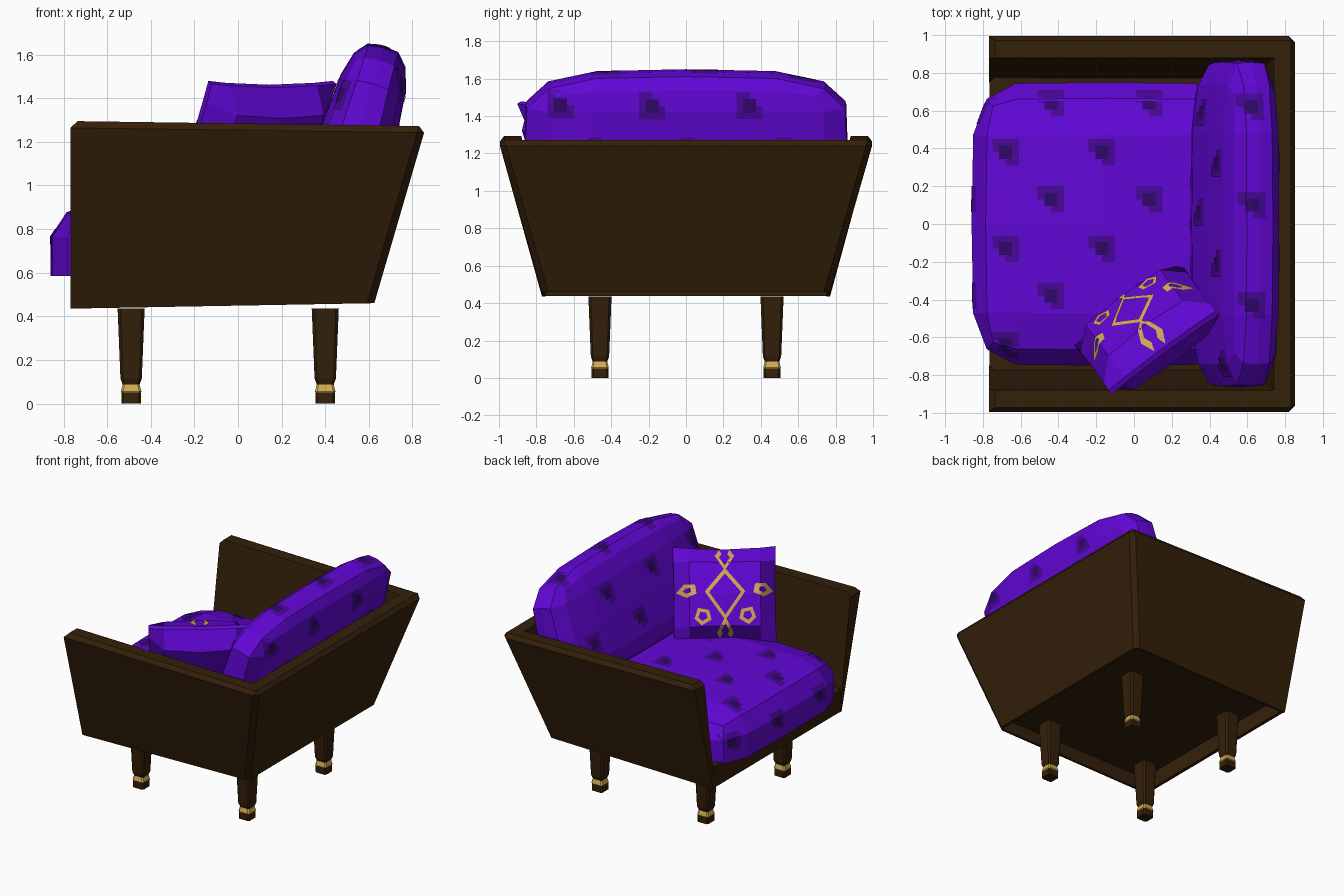
import bpy, bmesh, math
from mathutils import Vector, Matrix
from mathutils.bvhtree import BVHTree

if "Cube" in bpy.data.objects:
    bpy.data.objects.remove(bpy.data.objects["Cube"])


def mat(name, rgb):
    m = bpy.data.materials.new(name)
    m.diffuse_color = (*rgb, 1)
    m.use_nodes = True
    m.node_tree.nodes["Principled BSDF"].inputs["Base Color"].default_value = m.diffuse_color
    return m


PURPLE = mat("purple fabric", (0.122, 0.002, 0.68))
MID = mat("tuft purple", (0.065, 0.002, 0.32))
DARK = mat("tuft shadow purple", (0.028, 0.002, 0.14))
WOOD = mat("dark wood", (0.034, 0.0142, 0.003))
GOLD = mat("gold", (0.66, 0.42, 0.09))


def finish(name, bm, mats, fix=True):
    if fix:
        bmesh.ops.recalc_face_normals(bm, faces=bm.faces)
    tree = BVHTree.FromBMesh(bm)
    me = bpy.data.meshes.new(name)
    bm.to_mesh(me)
    bm.free()
    for m in mats:
        me.materials.append(m)
    ob = bpy.data.objects.new(name, me)
    bpy.context.collection.objects.link(ob)
    return tree


def box(name, lo, hi):
    bm = bmesh.new()
    bmesh.ops.create_cube(bm, size=1)
    for v in bm.verts:
        v.co = Vector([lo[i] + (v.co[i] + 0.5) * (hi[i] - lo[i]) for i in range(3)])
    finish(name, bm, [WOOD])


# wooden U-shaped shell, flaring outward to the top
def u_loop(bm, x, y, zf, zb):
    return [bm.verts.new(p) for p in
            ((-0.768, -y, zf), (x, -y, zb), (x, y, zb), (-0.768, y, zf))]


bm = bmesh.new()
loops = [u_loop(bm, 0.625, 0.77, 0.435, 0.46), u_loop(bm, 0.862, 1.004, 1.295, 1.272),
         u_loop(bm, 0.74, 0.88, 1.295, 1.272), u_loop(bm, 0.60, 0.75, 0.435, 0.46)]
for i in range(4):
    a, b = loops[i], loops[(i + 1) % 4]
    for j in range(3):
        bm.faces.new((a[j], a[j + 1], b[j + 1], b[j]))
for j in (0, 3):
    bm.faces.new([l[j] for l in loops])
ot, ob_, it = loops[1], loops[0], loops[2]
pairs = [(ot[j], ot[j + 1]) for j in range(3)] + [(ob_[1], ot[1]), (ob_[2], ot[2]),
                                                  (ot[0], it[0]), (ot[3], it[3])]
bmesh.ops.bevel(bm, geom=[bm.edges.get(p) for p in pairs], offset=0.032,
                segments=1, affect='EDGES', profile=0.5)
finish("shell", bm, [WOOD])

box("floor", (-0.75, -0.785, 0.56), (0.635, 0.785, 0.60))
box("front_rail", (-0.766, -0.76, 0.437), (-0.74, 0.76, 0.60))

# tapered chamfered legs with a gold collar
LEG = [(0.0, 0.045), (0.05, 0.045), (0.055, 0.047), (0.088, 0.039), (0.115, 0.049), (0.435, 0.062)]
for lx, tag in ((-0.49, "front"), (0.40, "rear")):
    for ly, side in ((-0.46, "right"), (0.46, "left")):
        bm = bmesh.new()
        prev = None
        for k, (z, r) in enumerate(LEG):
            c = r * 0.78
            ring = [bm.verts.new((lx + x, ly + y, z)) for x, y in
                    ((r, -c), (r, c), (c, r), (-c, r), (-r, c), (-r, -c), (-c, -r), (c, -r))]
            if prev:
                for j in range(8):
                    f = bm.faces.new((prev[j], prev[(j + 1) % 8], ring[(j + 1) % 8], ring[j]))
                    f.material_index = 1 if k in (2, 3) else 0
            else:
                bm.faces.new(ring)
            prev = ring
        bm.faces.new(prev)
        finish(f"{tag}_{side}_leg", bm, [WOOD, GOLD])


# faceted cushions: boxes with rounded edges (radii r), bulge k and thickness taper
def cushion(name, h, r, k, M, taper=0.0, flat_bottom=False):
    bm = bmesh.new()
    bmesh.ops.create_cube(bm, size=2)
    bmesh.ops.subdivide_edges(bm, edges=bm.edges[:], cuts=3, use_grid_fill=True)
    for v in bm.verts:
        s = v.co.copy()
        out = Vector([float(abs(c) > 0.9) for c in s])
        low = flat_bottom and s.z < -0.9
        if low:
            out.z = 0
        if out.length:
            out.normalize()
        if low:
            out.z = 1
        p = [0 if abs(s[i]) < 0.1 else math.copysign(h[i] - r[i] + r[i] * out[i], s[i])
             for i in range(3)]
        q = [(p[i] / h[i]) ** 2 for i in range(3)]
        if flat_bottom and s.z < 0.1:
            q[2] = 0
        g = [1 - k[i] * (sum(q) - q[i]) / 2 for i in range(3)]
        if low:
            g[2] = 1
        v.co = [p[i] * g[i] for i in range(3)]
        v.co.x *= 1 - taper * p[2] / h[2]
    bm.transform(M)
    return finish(name, bm, [PURPLE])


seat = cushion("seat_cushion", (0.71, 0.75, 0.175), (0.22, 0.27, 0.17), (0.06, 0.03, 0.15),
               Matrix.Translation((-0.15, 0, 0.76)), flat_bottom=True)
MB = Matrix.Translation((0.553, 0, 1.235)) @ Matrix.Rotation(math.radians(16), 4, 'Y')
back = cushion("back_cushion", (0.175, 0.865, 0.42), (0.085, 0.37, 0.16), (0.10, 0.05, 0.15),
               MB, taper=0.16)


def project(tree, p, n, lift=0.004):
    hit = tree.ray_cast(p + n * 1.5, -n)[0]
    return None if hit is None else hit + n * lift


# tuft marks: small L-shaped patches laid on the fabric
MASK = ("mmmm", "mddm", ".ddm", "..mm")


def tufts(name, tree, marks):
    bm = bmesh.new()
    c = 0.035
    for p, n, u in marks:
        n, u = Vector(n).normalized(), Vector(u)
        w = n.cross(u)
        for r, row in enumerate(MASK):
            for q, ch in enumerate(row):
                if ch == ".":
                    continue
                pts = [project(tree, Vector(p) + u * (q + a - 2) * c + w * (2 - r - b) * c, n)
                       for a, b in ((0, 1), (1, 1), (1, 0), (0, 0))]
                if None in pts or max((a - b).length for a in pts for b in pts) > 0.12:
                    continue
                f = bm.faces.new([bm.verts.new(t) for t in pts])
                f.material_index = int(ch == "d")
    finish(name, bm, [MID, DARK], fix=False)


marks = []
for i, x in enumerate((-0.68, -0.44, -0.17, 0.08)):
    for y in ((0.38, -0.13, -0.64) if i % 2 == 0 else (0.64, 0.13, -0.38)):
        marks.append(((x, y, 0.8), (0, 0, 1), (1, 0, 0)))
for y in (-0.38, 0.13, 0.6):
    marks.append(((-0.8, y, 0.73), (-1, 0, 0), (0, -1, 0)))
tufts("seat_tufts", seat, marks)

R = MB.to_3x3()
marks = []
for y in (0.59, 0.06, -0.47):
    for yy, z in ((y, -0.12), (y - 0.27, 0.15)):
        marks.append((MB @ Vector((0, yy, z)), R @ Vector((-1, 0, 0)), (0, -1, 0)))
for y in (-0.67, -0.18, 0.34):
    marks.append((MB @ Vector((0, y, 0.27)), R @ Vector((1, 0, 0)), (0, -1, 0)))
    marks.append((MB @ Vector((0, y + 0.22, 0.03)), R @ Vector((1, 0, 0)), (0, -1, 0)))
for y in (0.62, 0.1, -0.43):
    marks.append((MB @ Vector((-0.04, y, 0.3)), R @ Vector((0, 0, 1)), R @ Vector((1, 0, 0))))
tufts("back_tufts", back, marks)

# throw pillow leaning in the corner
t = math.radians(27)
U = Vector((-0.804, -0.595, 0))
N = Vector((-0.595 * math.cos(t), 0.804 * math.cos(t), math.sin(t)))
V = N.cross(U)
C = Vector((0.068, -0.56, 1.178))
bm = bmesh.new()
bmesh.ops.create_cube(bm, size=2)
bmesh.ops.subdivide_edges(bm, edges=bm.edges[:], cuts=3, use_grid_fill=True)
for v in bm.verts:
    a, b, d = [c if abs(c) in (0, 1) else math.copysign(0.7, c) for c in v.co]
    bulge = 0.015 + 0.145 * ((1 - a ** 4) * (1 - b ** 4)) ** 0.5
    v.co = (C + U * 0.355 * a * (1 - 0.02 * (1 - b * b))
            + V * 0.33 * b * (1 - 0.06 * (1 - a * a)) + N * d * bulge)
pillow = finish("throw_pillow", bm, [PURPLE])

# gold outlined motif: one large diamond with small lozenges around it
DIAMOND = ((0, 1), (1, 0.1), (0, -1), (-1, 0.1))
DROP = ((0.4, 1), (1, 0.3), (0, -1), (-1, 0.3), (-0.4, 1))
GEM = ((0, 1), (0.9, 0.2), (0.6, -0.8), (-0.6, -0.8), (-0.9, 0.2))
MOTIF = [(DIAMOND, 0, 0.0, 0.14, 0.18, 0), (DROP, 0, 0.24, 0.068, 0.078, 0),
         (DROP, 0, -0.24, 0.058, 0.085, 180), (GEM, -0.26, 0.025, 0.052, 0.075, 100),
         (GEM, 0.26, 0.03, 0.052, 0.075, -100), (GEM, -0.155, -0.15, 0.065, 0.065, 30),
         (GEM, 0.155, -0.145, 0.065, 0.065, -30)]
bm = bmesh.new()
for shape, cu, cv, su, sv, ang in MOTIF:
    ca, sa = math.cos(math.radians(ang)), math.sin(math.radians(ang))
    pts = [Vector((x * su * ca - y * sv * sa, x * su * sa + y * sv * ca)) for x, y in shape]
    inner = 1 - 0.025 / (min(su, sv) * 0.82)
    path = [pts[i].lerp(pts[(i + 1) % len(pts)], s / 5) for i in range(len(pts)) for s in range(5)]
    rings = [[project(pillow, C + U * (cu + p.x * s) + V * (cv + p.y * s), N, 0.005)
              for p in path] for s in (1, inner)]
    for i in range(len(path)):
        j = (i + 1) % len(path)
        quad = (rings[1][i], rings[1][j], rings[0][j], rings[0][i])
        if None not in quad:
            f = bm.faces.new([bm.verts.new(p) for p in quad])
            f.normal_update()
            if f.normal.dot(N) < 0:
                f.normal_flip()
finish("pillow_motif", bm, [GOLD], fix=False)
